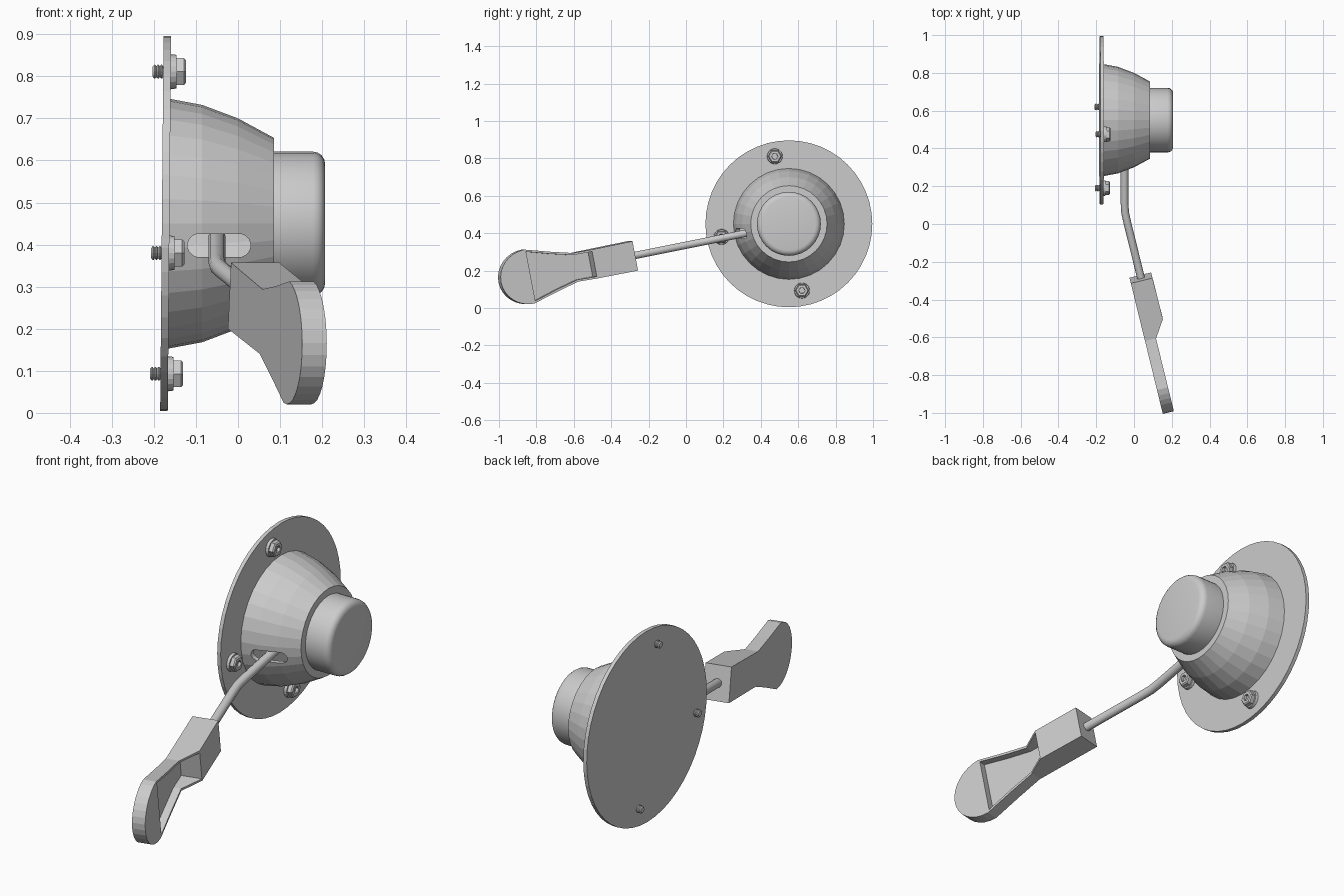
import bpy, bmesh, math
from mathutils import Vector, Matrix

if "Cube" in bpy.data.objects:
    bpy.data.objects.remove(bpy.data.objects["Cube"])

CY, CZ = 0.55, 0.45          # axis of the round mount


def finish(name, bm):
    bmesh.ops.remove_doubles(bm, verts=bm.verts, dist=1e-5)
    bmesh.ops.recalc_face_normals(bm, faces=bm.faces)
    me = bpy.data.meshes.new(name)
    bm.to_mesh(me)
    bm.free()
    ob = bpy.data.objects.new(name, me)
    bpy.context.collection.objects.link(ob)
    return ob


def lathe(name, profile, n, y=CY, z=CZ, closed=False):
    """Turn (x, radius) points around an axis parallel to x."""
    bm = bmesh.new()
    rings = []
    for x, r in profile:
        rings.append([bm.verts.new((x, y + r * math.cos(2 * math.pi * i / n),
                                    z + r * math.sin(2 * math.pi * i / n))) for i in range(n)])
    pairs = list(zip(rings, rings[1:]))
    if closed:
        pairs.append((rings[-1], rings[0]))
    for a, b in pairs:
        for i in range(n):
            j = (i + 1) % n
            bm.faces.new((a[i], a[j], b[j], b[i]))
    if not closed:
        bm.faces.new(rings[0])
        bm.faces.new(rings[-1])
    return finish(name, bm)


def prism(name, pts, depth):
    """Extrude a closed outline by a vector."""
    bm = bmesh.new()
    f = bm.faces.new([bm.verts.new(p) for p in pts])
    ext = bmesh.ops.extrude_face_region(bm, geom=[f])
    bmesh.ops.translate(bm, vec=depth, verts=[g for g in ext['geom'] if isinstance(g, bmesh.types.BMVert)])
    return finish(name, bm)


def boolean(ob, cutter, op):
    m = ob.modifiers.new(op.lower(), 'BOOLEAN')
    m.operation, m.object, m.solver = op, cutter, 'EXACT'
    bpy.context.view_layer.objects.active = ob
    bpy.ops.object.modifier_apply(modifier=m.name)
    bpy.data.objects.remove(cutter)


def smooth(ob, deg):
    bpy.ops.object.select_all(action='DESELECT')
    ob.select_set(True)
    bpy.context.view_layer.objects.active = ob
    bpy.ops.object.shade_smooth_by_angle(angle=math.radians(deg))


# round mounting plate, leaning very slightly
TILT = 0.009
plate = lathe("mounting_plate", [(-0.181, 0.446), (-0.163, 0.446)], 48)
for v in plate.data.vertices:
    v.co.x += (v.co.z - CZ) * TILT

# hollow housing with a slot for the lever
outer = [(-0.165, 0.297), (-0.085, 0.282), (0.0, 0.25), (0.085, 0.204)]
inner = [(0.065, 0.19), (0.0, 0.228), (-0.085, 0.26), (-0.165, 0.275)]
housing = lathe("housing", outer + [(0.085, 0.12), (0.065, 0.12)] + inner, 32, closed=True)
slot = []
for k in range(16):
    a = 2 * math.pi * (k + 0.5) / 16
    slot.append((-0.045 + 0.028 * math.cos(a) + math.copysign(0.047, math.cos(a)),
                 0.1, 0.398 + 0.028 * math.sin(a)))
boolean(housing, prism("slot_cutter", slot, Vector((0, 0.4, 0))), 'DIFFERENCE')

# cap with a rounded rim
cap = [(0.07, 0.171), (0.178, 0.171)]
for k in range(1, 5):
    a = math.pi / 2 * k / 4
    cap.append((0.178 + 0.029 * math.sin(a), 0.142 + 0.029 * math.cos(a)))
smooth(lathe("end_cap", cap, 32), 25)

# three bolts: washer, hex head with socket, threaded shank
for i, (y, z) in enumerate([(0.475, 0.811), (0.19, 0.38), (0.62, 0.093)], 1):
    s = (z - CZ) * TILT
    lathe(f"washer_{i}", [(s - 0.165, 0.042), (s - 0.15, 0.040)], 20, y, z)
    head = lathe(f"bolt_head_{i}", [(s - 0.152, 0.037), (s - 0.132, 0.037), (s - 0.127, 0.031),
                                    (s - 0.127, 0.017), (s - 0.14, 0.016)], 6, y, z)
    thread = [(s - 0.16, 0.013)]
    for k in range(5):
        x = s - 0.165 - 0.008 * k
        thread += [(x, 0.013), (x - 0.003, 0.017), (x - 0.005, 0.017)]
    lathe(f"bolt_thread_{i}", thread + [(s - 0.206, 0.012)], 14, y, z)

# lever rod, bent once
cu = bpy.data.curves.new("lever_rod", 'CURVE')
cu.dimensions = '3D'
cu.bevel_depth, cu.bevel_resolution, cu.use_fill_caps = 0.0205, 3, True
path = [(-0.05, 0.42), (-0.05, 0.11), (-0.047, 0.06), (-0.036, 0.01), (0.043, -0.31)]
sp = cu.splines.new('POLY')
sp.points.add(len(path) - 1)
for p, (x, y) in zip(sp.points, path):
    p.co = (x, y, 0.2785 + 0.2 * (y + 0.285), 1)
rod = bpy.data.objects.new("lever_rod", cu)
bpy.context.collection.objects.link(rod)
bpy.context.view_layer.update()
bpy.ops.object.select_all(action='DESELECT')
rod.select_set(True)
bpy.context.view_layer.objects.active = rod
bpy.ops.object.convert(target='MESH')
smooth(bpy.context.view_layer.objects.active, 40)

# paddle handle in its own frame: x along, y across, z thickness
half = [(0, 0.08), (0.32, 0.078), (0.44, 0.108), (0.58, 0.147)]
arc = [(0.58 + 0.158 * math.sin(a), 0.147 * math.cos(a))
       for a in [math.pi * k / 16 for k in range(1, 16)]]
outline = half + arc + [(s, -w) for s, w in reversed(half)]
handle = prism("paddle_handle", [(s, w, -0.1) for s, w in outline], Vector((0, 0, 0.2)))
side = [(0, -0.06), (0, 0.058), (0.228, 0.06), (0.322, 0.0), (0.8, 0.0), (0.8, -0.06)]
boolean(handle, prism("side_cutter", [(s, -0.3, t) for s, t in side], Vector((0, 0.6, 0))), 'INTERSECT')

# tray sunk into the paddle face
tray = [(0.229, 0.068), (0.322, 0.067), (0.44, 0.096), (0.572, 0.134)]
tray += [(s, -w) for s, w in reversed(tray)]
boolean(handle, prism("tray_cutter", [(s, w, -0.035) for s, w in tray], Vector((0, 0, 0.2))), 'DIFFERENCE')

# aim the handle along the rod
d = Vector((0.245, -1, -0.2)).normalized()
t = Vector((1, 0.245, 0)).normalized()
w = d.cross(t)
handle.data.transform(Matrix.Translation((0.038, -0.285, 0.2785))
                      @ Matrix((d, w, t)).transposed().to_4x4())
bm = bmesh.new()
bm.from_mesh(handle.data)
bmesh.ops.recalc_face_normals(bm, faces=bm.faces)
bm.to_mesh(handle.data)
bm.free()
